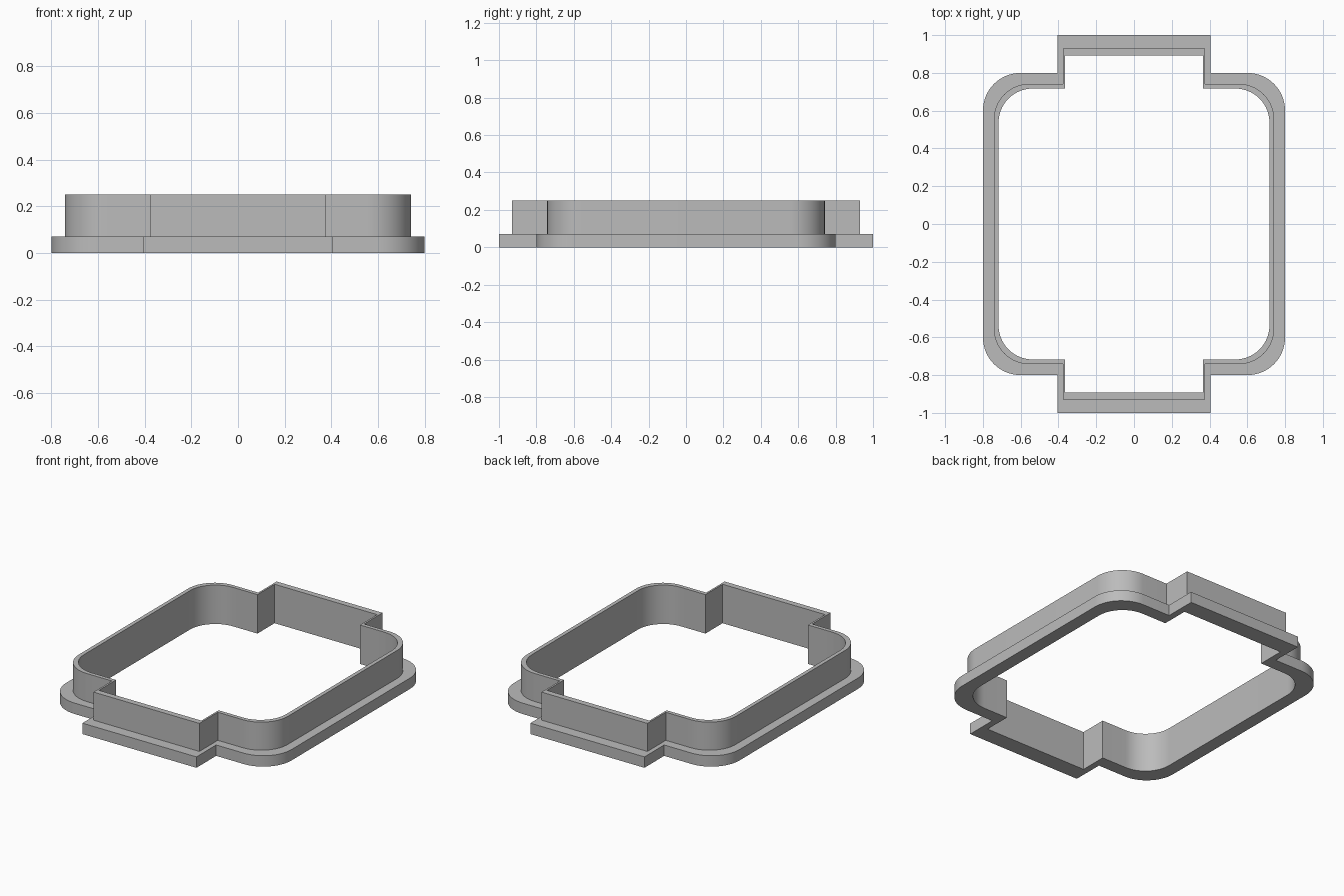
import bpy, bmesh, math

cube = bpy.data.objects.get("Cube")
if cube:
    bpy.data.objects.remove(cube, do_unlink=True)

grey = bpy.data.materials.new("neutral grey")
grey.use_nodes = True
colour = (0.5, 0.5, 0.5, 1)
grey.diffuse_color = colour
grey.node_tree.nodes["Principled BSDF"].inputs["Base Color"].default_value = colour

STEPS = 16


def outline(side, tab_x, tab_y, radius):
    """Rounded square with a rectangular tab at the front and back."""
    c = side - radius
    arc = [(c + radius * math.cos(a), c + radius * math.sin(a))
           for a in (math.pi / 2 * i / STEPS for i in range(STEPS + 1))]
    quarter = arc + [(tab_x, side), (tab_x, tab_y)]
    half = quarter + [(-x, y) for x, y in reversed(quarter)]
    return half + [(-x, -y) for x, y in half]


outer = outline(0.8, 0.405, 1.0, 0.2)
wall = outline(0.742, 0.376, 0.929, 0.188)
inner = outline(0.717, 0.364, 0.891, 0.18)

# Flange and upright wall as one closed ring of stitched outlines
bm = bmesh.new()
section = [(inner, 0), (outer, 0), (outer, 0.07),
           (wall, 0.07), (wall, 0.25), (inner, 0.25)]
loops = [[bm.verts.new((x, y, z)) for x, y in points] for points, z in section]
for a, b in zip(loops, loops[1:] + loops[:1]):
    for i in range(len(a)):
        j = (i + 1) % len(a)
        bm.faces.new((a[i], a[j], b[j], b[i]))
bmesh.ops.recalc_face_normals(bm, faces=bm.faces)

mesh = bpy.data.meshes.new("flanged_frame")
bm.to_mesh(mesh)
bm.free()
mesh.materials.append(grey)
frame = bpy.data.objects.new("flanged_frame", mesh)
bpy.context.collection.objects.link(frame)

# Smooth corners, crisp edges
bpy.context.view_layer.objects.active = frame
frame.select_set(True)
bpy.ops.object.shade_smooth_by_angle(angle=math.radians(30))
